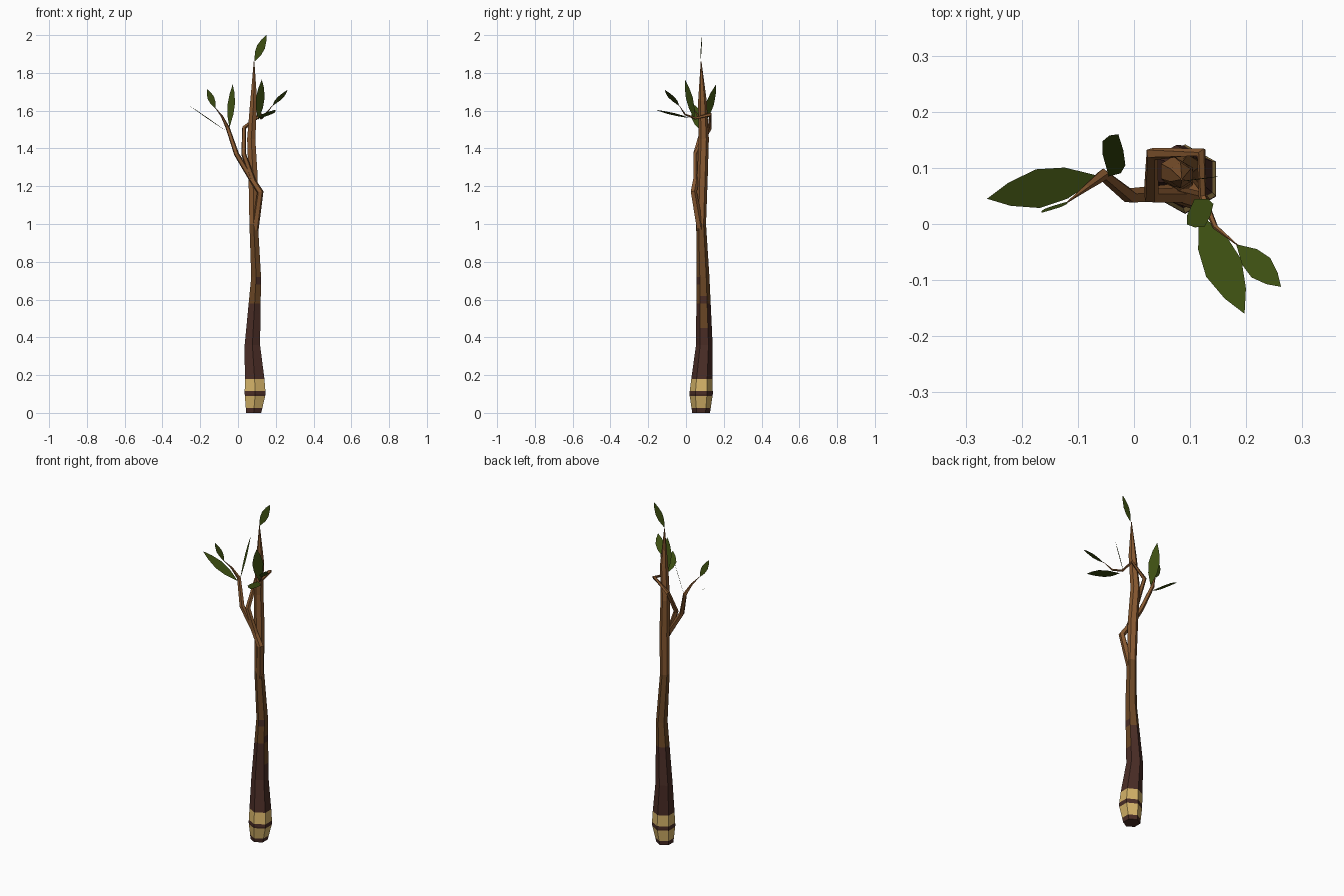
import bpy, bmesh, math
from mathutils import Vector

if "Cube" in bpy.data.objects:
    bpy.data.objects.remove(bpy.data.objects["Cube"])


def material(name, rgb):
    m = bpy.data.materials.new(name)
    m.diffuse_color = (*rgb, 1)
    m.use_nodes = True
    m.node_tree.nodes["Principled BSDF"].inputs["Base Color"].default_value = m.diffuse_color
    return m


DARK = material("dark_bark", (0.068, 0.026, 0.019))
TAN = material("tan_band", (0.66, 0.45, 0.14))
MID = material("middle_bark", (0.145, 0.062, 0.018))
LIGHT = material("light_bark", (0.24, 0.098, 0.03))
LEAF = material("leaf_green", (0.048, 0.08, 0.006))


def finish(name, bm, mats, rule=None):
    if rule:
        bmesh.ops.recalc_face_normals(bm, faces=bm.faces)
        for f in bm.faces:
            f.material_index = rule(f)
    me = bpy.data.meshes.new(name)
    bm.to_mesh(me)
    bm.free()
    for m in mats:
        me.materials.append(m)
    ob = bpy.data.objects.new(name, me)
    bpy.context.collection.objects.link(ob)
    return ob


def skin(bm, rings):
    # join consecutive rings and close both ends
    n = len(rings[0])
    for a, b in zip(rings, rings[1:]):
        for i in range(n):
            j = (i + 1) % n
            bm.faces.new((a[i], a[j], b[j], b[i]))
    bm.faces.new(rings[0][::-1])
    bm.faces.new(rings[-1])


# trunk: key sections (z, centre x, centre y, radius x, radius y)
KEYS = [(0, .083, .08, .046, .047), (.1, .091, .08, .064, .062),
        (.18, .088, .084, .06, .056), (.36, .076, .097, .047, .044),
        (.72, .096, .09, .03, .034), (1.0, .083, .08, .026, .026),
        (1.25, .08, .087, .028, .028), (1.45, .07, .094, .025, .027),
        (1.65, .083, .087, .021, .023), (1.86, .085, .08, .002, .002)]


def section(z):
    for a, b in zip(KEYS, KEYS[1:]):
        if z <= b[0]:
            t = (z - a[0]) / (b[0] - a[0])
            return [p + (q - p) * t for p, q in zip(a, b)]


heights = sorted({k[0] for k in KEYS} | {.025, .09, .115, .45, .52, .58, .62, .68})
bm = bmesh.new()
rings = []
for z in heights:
    _, x, y, rx, ry = section(z)
    rings.append([bm.verts.new((x + rx * math.cos(math.radians(30 + 60 * i)),
                                y + ry * math.sin(math.radians(30 + 60 * i)), z))
                  for i in range(6)])
skin(bm, rings)


def trunk_colour(f):
    z = f.calc_center_median().z
    right, front = f.normal.x > .8, f.normal.y < -.5
    if .025 < z < .09 or .115 < z < .18:
        return 1                                # painted bands
    if right and (.45 < z < .52 or .53 < z < .58):
        return 2                                # worn patches
    if z < .58 or (right and z < .62) or (front and f.normal.x > 0 and .68 < z < .72):
        return 0
    return 2 if z < 1.0 else 3


finish("trunk", bm, [DARK, TAN, MID, LIGHT], trunk_colour)


# branches: tapered tubes along bent paths, points are (x, y, z, radius)
def branch(name, pts, sides=5):
    bm = bmesh.new()
    rings = []
    P = [Vector(p[:3]) for p in pts]
    for i, p in enumerate(pts):
        t = Vector()
        if i > 0:
            t += (P[i] - P[i - 1]).normalized()
        if i < len(P) - 1:
            t += (P[i + 1] - P[i]).normalized()
        t.normalize()
        u = t.cross(Vector((.35, 1, .1))).normalized()
        if rings:
            # carry the previous direction along to avoid twisting
            u = (last - t * last.dot(t)).normalized()
        last = u
        v = t.cross(u)
        rings.append([bm.verts.new(P[i] + (u * math.cos(a) + v * math.sin(a)) * p[3])
                      for a in (2 * math.pi * k / sides for k in range(sides))])
    skin(bm, rings)
    finish(name, bm, [LIGHT], lambda f: 0)


branch("left_branch", [(.09, .075, .97, .02), (.118, .04, 1.17, .018),
                       (.065, .055, 1.25, .016), (-.008, .05, 1.37, .014),
                       (-.055, .088, 1.51, .011), (-.085, .065, 1.57, .006),
                       (-.12, .038, 1.615, .001)])
branch("hooked_branch", [(.085, .05, 1.22, .014), (.03, .05, 1.37, .014),
                         (.032, .125, 1.51, .012), (.12, .128, 1.58, .010),
                         (.122, .05, 1.56, .007), (.145, -.005, 1.58, .005),
                         (.185, -.038, 1.63, .001)])


# leaves: flat pointed outlines from base to tip, spread along a side direction
OUTLINE = [(.3, .4), (.55, .5), (.8, .3)]


def leaf(name, base, tip, side, width):
    base, tip, w = Vector(base), Vector(tip), Vector(side)
    axis = tip - base
    w = (w - axis * (w.dot(axis) / axis.length_squared)).normalized() * width
    pts = ([base] + [base + axis * t + w * s for t, s in OUTLINE] + [tip]
           + [base + axis * t - w * s for t, s in reversed(OUTLINE)])
    bm = bmesh.new()
    bm.faces.new([bm.verts.new(p) for p in pts])
    finish(name, bm, [LEAF])


leaf("top_leaf", (.087, .076, 1.86), (.15, .085, 2.0), (1, .1, -.4), .045)
leaf("left_broad_leaf", (-.06, .085, 1.49), (-.262, .045, 1.63), (.1, 1, 0), .07)
leaf("left_tip_leaf", (-.118, .04, 1.61), (-.165, .02, 1.715), (1, .15, .4), .036)
leaf("left_upright_leaf", (-.045, .085, 1.51), (-.028, .16, 1.74), (-.6, .7, 0), .06)
leaf("right_upright_leaf", (.108, .045, 1.55), (.126, -.005, 1.765), (1, .8, 0), .06)
leaf("right_broad_leaf", (.115, .02, 1.56), (.197, -.16, 1.605), (1, .45, .1), .07)
leaf("right_tip_leaf", (.182, -.036, 1.625), (.262, -.112, 1.71), (.7, .75, 0), .048)
